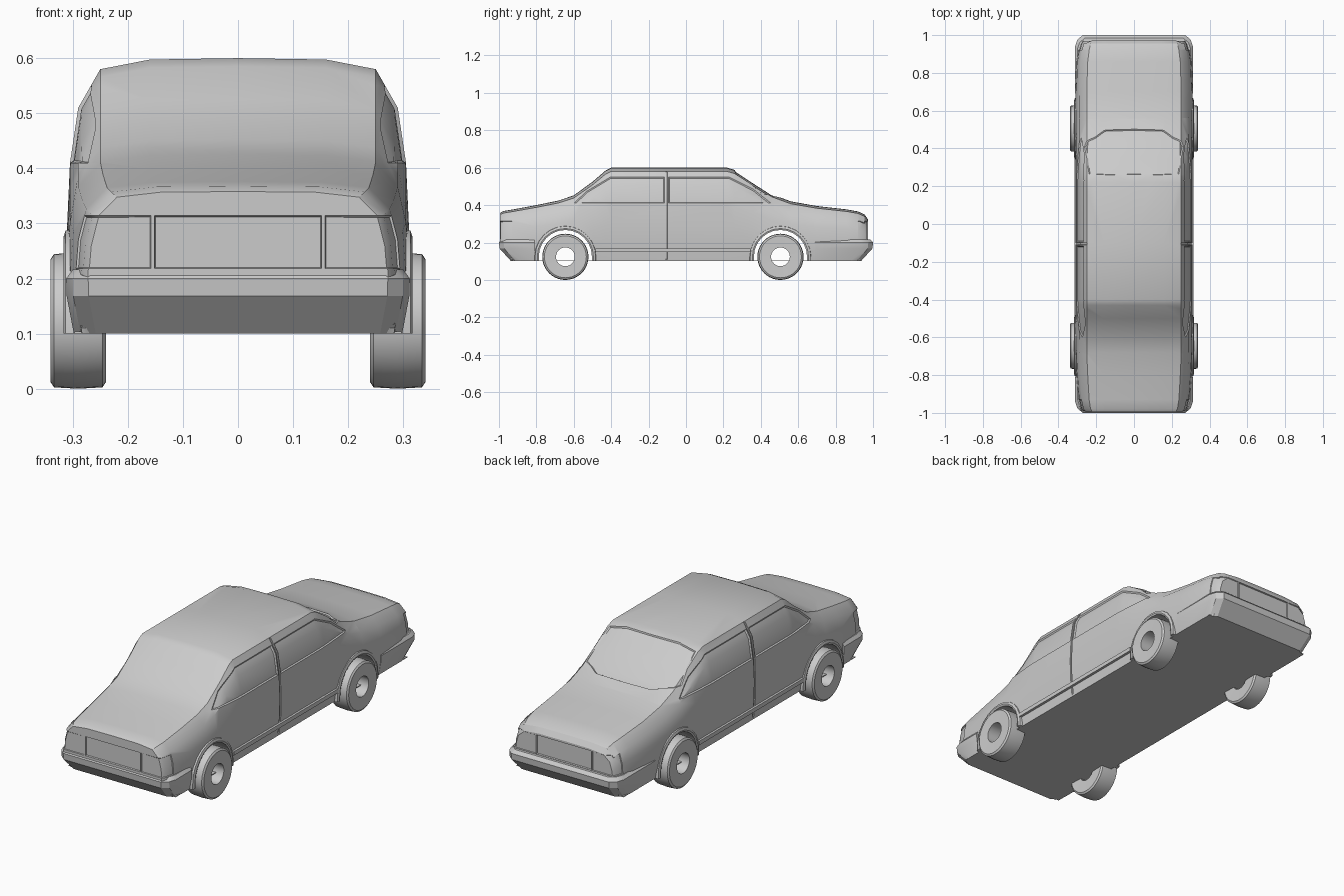
import bpy, bmesh, math
from mathutils import Vector

if "Cube" in bpy.data.objects:
    bpy.data.objects.remove(bpy.data.objects["Cube"])

paint = bpy.data.materials.new("light_grey")
paint.use_nodes = True
paint.diffuse_color = (0.6, 0.6, 0.6, 1)
paint.node_tree.nodes["Principled BSDF"].inputs["Base Color"].default_value = (0.6, 0.6, 0.6, 1)


def finish(bm, name, angle=30):
    bmesh.ops.recalc_face_normals(bm, faces=bm.faces)
    mesh = bpy.data.meshes.new(name)
    bm.to_mesh(mesh)
    bm.free()
    mesh.materials.append(paint)
    ob = bpy.data.objects.new(name, mesh)
    bpy.context.collection.objects.link(ob)
    smooth(ob, angle)
    return ob


def smooth(ob, angle):
    bpy.ops.object.select_all(action='DESELECT')
    ob.select_set(True)
    bpy.context.view_layer.objects.active = ob
    bpy.ops.object.shade_smooth_by_angle(angle=math.radians(angle))


def bridge(bm, rings, close):
    """Quads between neighbouring closed rings; close joins last to first."""
    n = len(rings[0])
    pairs = list(zip(rings, rings[1:])) + ([(rings[-1], rings[0])] if close else [])
    for a, b in pairs:
        for i in range(n):
            j = (i + 1) % n
            bm.faces.new((a[i], a[j], b[j], b[i]))


def panel(bm, outline, axes, keep, thickness=0.005, depth=-0.006):
    """Cut a convex counter-clockwise outline into the skin and sink it."""
    faces = [f for f in bm.faces if not f.tag and keep(f.calc_center_median(), f.normal)]
    for p, q in zip(outline, outline[1:] + outline[:1]):
        co, no = Vector(), Vector()
        co[axes[0]], co[axes[1]] = p
        no[axes[0]], no[axes[1]] = q[1] - p[1], p[0] - q[0]
        no.normalize()
        geom = set(faces)
        for f in faces:
            geom.update(f.edges)
            geom.update(f.verts)
        cut = bmesh.ops.bisect_plane(bm, geom=list(geom), dist=1e-5, plane_co=co, plane_no=no)
        faces = [f for f in cut["geom"] if isinstance(f, bmesh.types.BMFace)
                 and (f.calc_center_median() - co).dot(no) < 0]
    if faces:
        bm.normal_update()
        rim = bmesh.ops.inset_region(bm, faces=faces, thickness=thickness, depth=depth,
                                     use_even_offset=True, use_boundary=True)
        for f in faces + rim["faces"]:
            f.tag = True


def box(y0, y1, z0, z1):
    return [(y0, z0), (y1, z0), (y1, z1), (y0, z1)]


# Body shell: one cross-section scaled along the car
section = [(0, 1), (.16, .995), (.25, .96), (.29, .82), (.305, .62), (.31, .4), (.308, .2), (.298, 0)]
stations = [(-.995, .358, .88), (-.978, .368, .92), (-.93, .376, .95), (-.8, .40, .98),
            (-.68, .425, 1), (-.6, .452, 1), (-.5, .525, 1), (-.43, .585, 1), (-.40, .6, 1),
            (-.1, .6, 1), (.22, .6, 1), (.26, .588, 1), (.36, .522, 1), (.46, .458, 1),
            (.56, .42, 1), (.7, .395, 1), (.86, .377, .98), (.92, .366, .95),
            (.955, .35, .92), (.972, .325, .88)]
bm = bmesh.new()
rings = []
for y, top, wide in stations:
    half = []
    for i, (x, f) in enumerate(section):
        reach = {6: .955, 7: .925}.get(i, 1)
        half.append((x * wide, max(-reach, min(reach, y)), .1 + (top - .1) * f))
    full = half + [(-x, y2, z) for x, y2, z in half[:0:-1]]
    rings.append([bm.verts.new(c) for c in full])
bridge(bm, rings, False)
count = len(rings[0])
for ring in (rings[0], rings[-1]):
    bm.faces.new((ring[0], ring[1], ring[-1]))
    for i in range(1, len(section) - 1):
        bm.faces.new((ring[i], ring[i + 1], ring[count - i - 1], ring[count - i]))
bmesh.ops.remove_doubles(bm, verts=bm.verts, dist=1e-4)
bmesh.ops.dissolve_degenerate(bm, edges=bm.edges, dist=1e-5)
bmesh.ops.recalc_face_normals(bm, faces=bm.faces)
bm.normal_update()

# Windscreen and rear window
glass = [(-.262, .457), (-.15, .442), (.15, .442), (.262, .457), (.238, .568), (.15, .586), (-.15, .586), (-.238, .568)]
panel(bm, glass, (0, 2), lambda c, n: -.68 < c.y < -.4 and n.z > .3)
panel(bm, glass, (0, 2), lambda c, n: .22 < c.y < .56 and n.z > .3)

# Side windows and door gaps
for s in (1, -1):
    side = lambda c, n: c.x * s > .24 and n.x * s > .3
    panel(bm, [(-.6, .41), (-.116, .41), (-.116, .55), (-.405, .55), (-.53, .475)], (1, 2), side)
    panel(bm, [(-.094, .41), (.455, .41), (.36, .485), (.23, .55), (-.094, .55)], (1, 2), side)
    panel(bm, box(-.11, -.1, .11, .58), (1, 2), side, .001, -.005)

# Grille, number panel and wrap-round lamps at both ends
for e, tip in ((-1, .93), (1, .88)):
    panel(bm, box(-.152, .152, .218, .314), (0, 2), lambda c, n: c.y * e > .9 and n.y * e > .8, .002, -.007)
    for s in (1, -1):
        lamp = lambda c, n: c.y * e > .92 and c.z > .12 and n.z < .6 and abs(n.x) + abs(n.y) > .6
        x0, x1 = sorted((s * .158, s * .4))
        panel(bm, box(x0, x1, .218, .314), (0, 2), lamp, .002, -.004)
body = finish(bm, "body")

# Wheel arches cut through the body
axles = (-.645, .505)
for y in axles:
    bpy.ops.mesh.primitive_cylinder_add(vertices=40, radius=.143, depth=1,
                                        location=(0, y, .125), rotation=(0, math.pi / 2, 0))
    cutter = bpy.context.object
    cutter.hide_render = True
    bpy.context.view_layer.objects.active = body
    mod = body.modifiers.new("arch", 'BOOLEAN')
    mod.operation, mod.solver, mod.object = 'DIFFERENCE', 'EXACT', cutter
    bpy.ops.object.modifier_apply(modifier=mod.name)
    bpy.data.objects.remove(cutter)
smooth(body, 30)


def block(name, x0, x1, y0, y1, z0, z1):
    bm = bmesh.new()
    bmesh.ops.create_cube(bm, size=1)
    for v in bm.verts:
        v.co = ((x0 + x1) / 2 + v.co.x * (x1 - x0), (y0 + y1) / 2 + v.co.y * (y1 - y0),
                (z0 + z1) / 2 + v.co.z * (z1 - z0))
    return finish(bm, name)


# Floor
block("floor", -.297, .297, -.92, .92, .1, .104)

# Bumpers: stacked plan outlines with cut corners
for name, e, inner in (("front_bumper", -1, .81), ("rear_bumper", 1, .69)):
    bm = bmesh.new()
    rings = []
    for z, end, hw in ((.1, .935, .298), (.168, .997, .311), (.2, 1, .312), (.216, .985, .3)):
        half = [(hw, inner), (hw, end - .06), (hw - .012, end - .025), (hw - .04, end)]
        plan = half + [(-x, y) for x, y in reversed(half)]
        rings.append([bm.verts.new((x, y * e, z)) for x, y in plan])
    bridge(bm, rings, False)
    bm.faces.new(rings[0])
    bm.faces.new(rings[-1])
    finish(bm, name, 25)

for s, label in ((1, "left"), (-1, "right")):
    # Rubbing strip between the arches
    block(label + "_side_strip", *sorted((s * .295, s * .316)), -.485, .345, .148, .168)
    for y, end in zip(axles, ("front", "rear")):
        # Arch lip: half ring with straight legs
        bm = bmesh.new()
        rings = []
        for k in range(-1, 14):
            a = math.pi * max(0, min(12, k)) / 12
            c, h = math.cos(a), math.sin(a)
            low = .025 if k in (-1, 13) else 0
            rings.append([bm.verts.new((s * x, y + r * c, .125 + r * h - low))
                          for x, r in ((.28, .142), (.314, .142), (.317, .15), (.313, .162), (.28, .168))])
        bridge(bm, rings, False)
        bm.faces.new(rings[0])
        bm.faces.new(rings[-1])
        finish(bm, f"{end}_{label}_arch_lip")

        # Wheel: turned ring with an open hub
        profile = [(.242, .05), (.24, .112), (.246, .121), (.29, .1235), (.334, .121), (.34, .112),
                   (.338, .05)]
        bm = bmesh.new()
        rings = []
        for k in range(40):
            a = math.tau * k / 40
            rings.append([bm.verts.new((s * x, y + r * math.cos(a), .1235 + r * math.sin(a)))
                          for x, r in profile])
        bridge(bm, rings, True)
        finish(bm, f"{end}_{label}_wheel")
